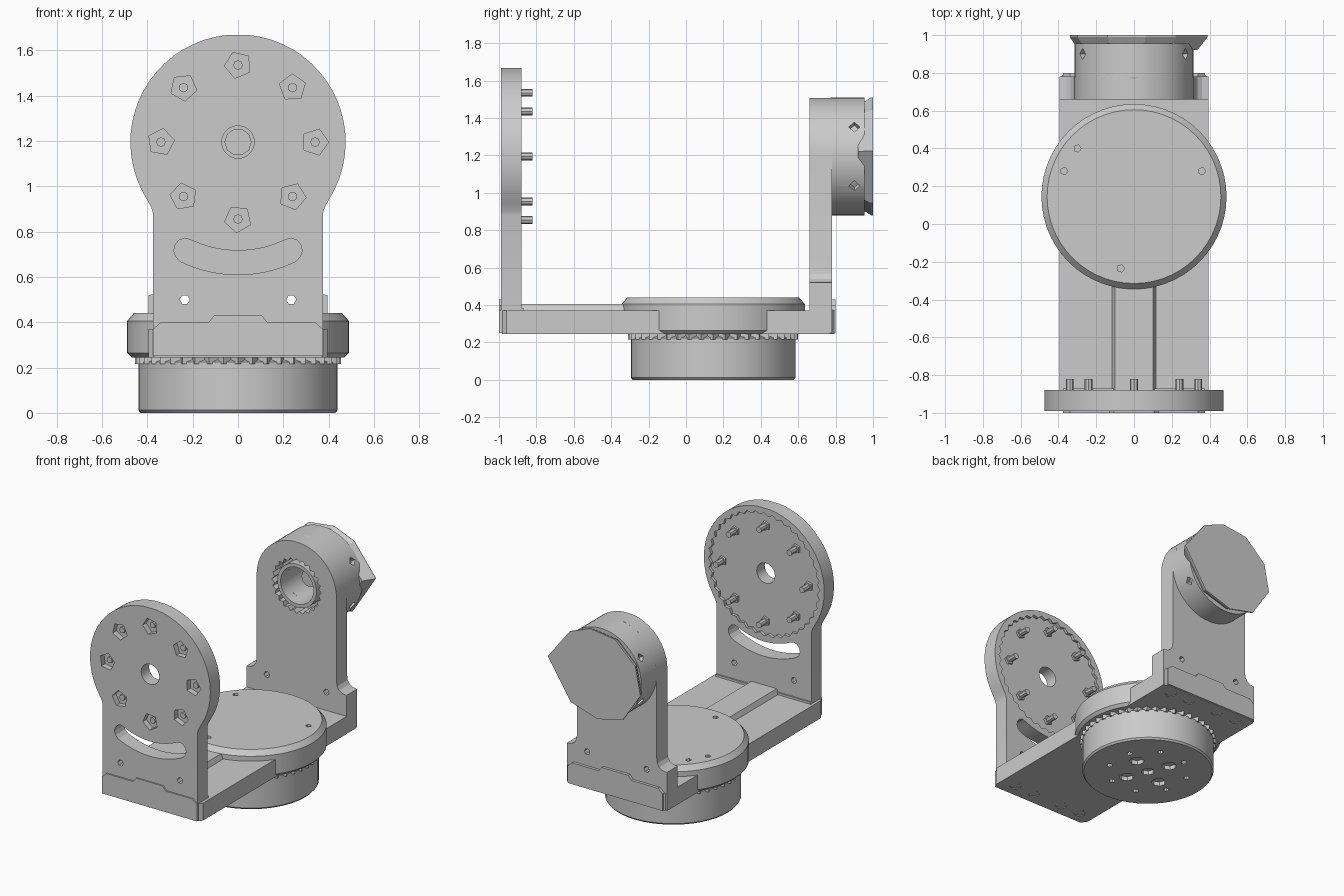
import bpy, bmesh
from math import sin, cos, pi, radians
from mathutils import Vector

if "Cube" in bpy.data.objects:
    bpy.data.objects.remove(bpy.data.objects["Cube"])

ARM_Z = 1.195      # height of the tilt axis
TABLE_Y = 0.145    # centre of the pan axis


def loft(name, rings):
    """Solid from matching closed rings of 3D points."""
    bm = bmesh.new()
    vs = [[bm.verts.new(p) for p in r] for r in rings]
    n = len(vs[0])
    for a, b in zip(vs, vs[1:]):
        for i in range(n):
            bm.faces.new((a[i], a[(i + 1) % n], b[(i + 1) % n], b[i]))
    bm.faces.new(vs[0][::-1])
    bm.faces.new(vs[-1])
    bmesh.ops.recalc_face_normals(bm, faces=bm.faces)
    me = bpy.data.meshes.new(name)
    bm.to_mesh(me)
    bm.free()
    ob = bpy.data.objects.new(name, me)
    bpy.context.collection.objects.link(ob)
    return ob


def prism(name, pts, axis, lo, hi):
    """Extrude a 2D outline along y (xz outline) or z (xy outline)."""
    put = (lambda p, t: (p[0], t, p[1])) if axis == 'y' else (lambda p, t: (p[0], p[1], t))
    return loft(name, [[put(p, t) for p in pts] for t in (lo, hi)])


def arc(cx, cy, r, a0, a1, n):
    return [(cx + r * cos(radians(a0 + (a1 - a0) * i / n)),
             cy + r * sin(radians(a0 + (a1 - a0) * i / n))) for i in range(n + 1)]


def circle(cx, cy, r, n=32, start=0):
    return arc(cx, cy, r, start, start + 360, n)[:-1]


def gear(cx, cy, r0, r1, n):
    return [(cx + (r0, r1)[i % 2] * cos(pi * i / n), cy + (r0, r1)[i % 2] * sin(pi * i / n))
            for i in range(2 * n)]


def lathe(name, cx, cy, axis, profile, n=48):
    put = (lambda p, t: (p[0], t, p[1])) if axis == 'y' else (lambda p, t: (p[0], p[1], t))
    return loft(name, [[put(p, t) for p in circle(cx, cy, r, n)] for r, t in profile])


def mirrored(right):
    """Close a right-hand outline with its mirror image."""
    return right + [(-x, y) for x, y in reversed(right)]


def cut(ob, cutters):
    for c in cutters:
        c.hide_render = True
        m = ob.modifiers.new("cut", 'BOOLEAN')
        m.operation, m.solver, m.object = 'DIFFERENCE', 'EXACT', c
    dg = bpy.context.evaluated_depsgraph_get()
    me = bpy.data.meshes.new_from_object(ob.evaluated_get(dg))
    ob.modifiers.clear()
    ob.data = me
    for c in cutters:
        bpy.data.objects.remove(c)


# Front idler plate: keyhole outline with bolt circle and curved slot
head = arc(0, ARM_Z, 0.475, -32, 90, 20)[:-1]
plate = prism("front_plate", mirrored([(0.375, 0.25), (0.375, 0.88), (0.382, 0.905)] + head)
              [:], 'y', -0.99, -0.88)
bolts = [(0.34 * cos(k * pi / 4), ARM_Z + 0.34 * sin(k * pi / 4)) for k in range(8)]
slot = (arc(0, ARM_Z, 0.585, 244.3, 295.7, 14) + arc(0.23, 0.718, 0.053, -64, 115, 6)[1:-1]
        + arc(0, ARM_Z, 0.479, 295.7, 244.3, 14) + arc(-0.23, 0.718, 0.053, 65, 244, 6)[1:-1])
tools = [prism("c", circle(0, ARM_Z, 0.072, 20), 'y', -1.1, -0.7),
         prism("c", gear(0, ARM_Z, 0.44, 0.42, 40), 'y', -0.9, -0.8),
         prism("c", slot, 'y', -1.1, -0.7)]
tools += [prism("c", circle(x, z, 0.06, 5, 20 * i), 'y', -1.1, -0.95)
          for i, (x, z) in enumerate(bolts)]
tools += [prism("c", circle(s * 0.235, 0.5, 0.022, 6), 'y', -1.1, -0.7) for s in (-1, 1)]
cut(plate, tools)

# Bolts sticking out of the inner side of the front plate
for x, z in bolts:
    prism("plate_bolt", circle(x, z, 0.021, 8), 'y', -0.965, -0.82)
    prism("bolt_collar", circle(x, z, 0.034, 5), 'y', -0.92, -0.885)

# Base beam with screw pockets underneath
base = prism("base_beam", mirrored([(0.37, -0.985), (0.395, -0.96), (0.395, 0.77), (0.37, 0.795)]),
             'z', 0.245, 0.37)
cut(base, [prism("c", circle(s * x, y, 0.04, 8), 'z', 0.2, 0.275)
           for s in (-1, 1) for x in (0.12, 0.28) for y in (-0.9, 0.72)])

# Stepped end lips of the base, clasping both uprights
lip = [(0.375, 0.25), (0.375, 0.37), (0.34, 0.4), (0.13, 0.4), (0.105, 0.43)]
prism("front_lip", mirrored(lip), 'y', -1.0, -0.985)
prism("rear_lip", mirrored(lip), 'y', 0.775, 0.8)

# Cable rib along the beam, and foot fillet behind the front plate
prism("cable_rib", mirrored([(0.12, 0.36), (0.1, 0.405)]), 'y', -0.885, -0.3)
prism("front_foot", mirrored([(0.375, 0.25), (0.375, 0.385)]), 'y', -0.9, -0.87)

# Turntable housing on the beam
table = lathe("turntable_housing", 0, TABLE_Y, 'z',
              [(0.47, 0.245), (0.49, 0.265), (0.49, 0.405), (0.46, 0.44)], 56)
cut(table, [prism("c", circle(x, y, 0.02, 5), 'z', 0.41, 0.5)
            for x, y in ((-0.3, 0.4), (-0.37, 0.28), (0.36, 0.28), (-0.07, -0.235))])

# Toothed ring and pan motor drum that the model stands on
prism("toothed_ring", gear(0, TABLE_Y, 0.455, 0.42, 44), 'z', 0.215, 0.25)
drum = lathe("pan_motor", 0, TABLE_Y, 'z', [(0.43, 0), (0.44, 0.012), (0.44, 0.225), (0.42, 0.235)])
holes = [(0, 0, 0.045)]
for n, rad, r in ((4, 0.16, 0.05), (8, 0.27, 0.02)):
    holes += [(rad * cos(2 * pi * k / n + 0.4), rad * sin(2 * pi * k / n + 0.4), r) for k in range(n)]
cut(drum, [prism("c", circle(x, TABLE_Y + y, r, 8), 'z', -0.1, 0.03) for x, y, r in holes])

# Rear upright with filleted shoulders and round top
side = [(0.395, 0.25), (0.395, 0.52), (0.36, 0.525), (0.335, 0.54), (0.32, 0.565), (0.315, 0.6)]
upright = prism("rear_upright", mirrored(side + arc(0, ARM_Z, 0.315, 0, 90, 14)[:-1]),
                'y', 0.66, 0.78)
cut(upright, [prism("c", gear(0, ARM_Z, 0.195, 0.175, 24), 'y', 0.6, 0.9)]
    + [prism("c", circle(s * 0.235, 0.5, 0.022, 6), 'y', 0.6, 0.9) for s in (-1, 1)])

# Tilt motor: round drum ending in an uneven polygonal cap
motor = lathe("tilt_motor", 0, ARM_Z, 'y', [(0.3, 0.74), (0.315, 0.775), (0.315, 0.955)])
dents = []
for a in (30, 150, 210, 330):
    d = Vector((cos(radians(a)), 0, sin(radians(a))))
    side_v = Vector((-d.z, 0, d.x))
    c = Vector((0, 0.9, ARM_Z))
    dents.append(loft("c", [[c + d * t + (side_v * cos(k * pi / 2) + Vector((0, sin(k * pi / 2), 0))) * 0.03
                             for k in range(4)] for t in (0.28, 0.4)]))
cut(motor, [prism("c", circle(0, ARM_Z, 0.13, 24), 'y', 0.6, 0.92)] + dents)
cap = [(0.39, 0.03), (0.22, 0.25), (0.06, 0.315), (-0.14, 0.29), (-0.3, 0.14),
       (-0.34, -0.06), (-0.2, -0.27), (0.0, -0.315), (0.21, -0.25)]
loft("tilt_motor_cap", [[(x * k, y, ARM_Z + z * k) for x, z in cap]
                        for k, y in ((0.86, 0.92), (1, 0.99), (1, 1.0))])

# Bearing sleeve inside the upright's socket
sleeve = prism("bearing_sleeve", circle(0, ARM_Z, 0.155, 28), 'y', 0.665, 0.78)
cut(sleeve, [prism("c", circle(0, ARM_Z, 0.13, 28), 'y', 0.6, 0.9)])
prism("motor_shaft", circle(0, ARM_Z, 0.06, 10), 'y', 0.8, 0.93)

# Smooth the round sides while keeping edges crisp
bpy.ops.object.select_all(action='DESELECT')
for ob in bpy.context.scene.objects:
    ob.select_set(True)
    bpy.context.view_layer.objects.active = ob
bpy.ops.object.shade_smooth_by_angle(angle=radians(20))
